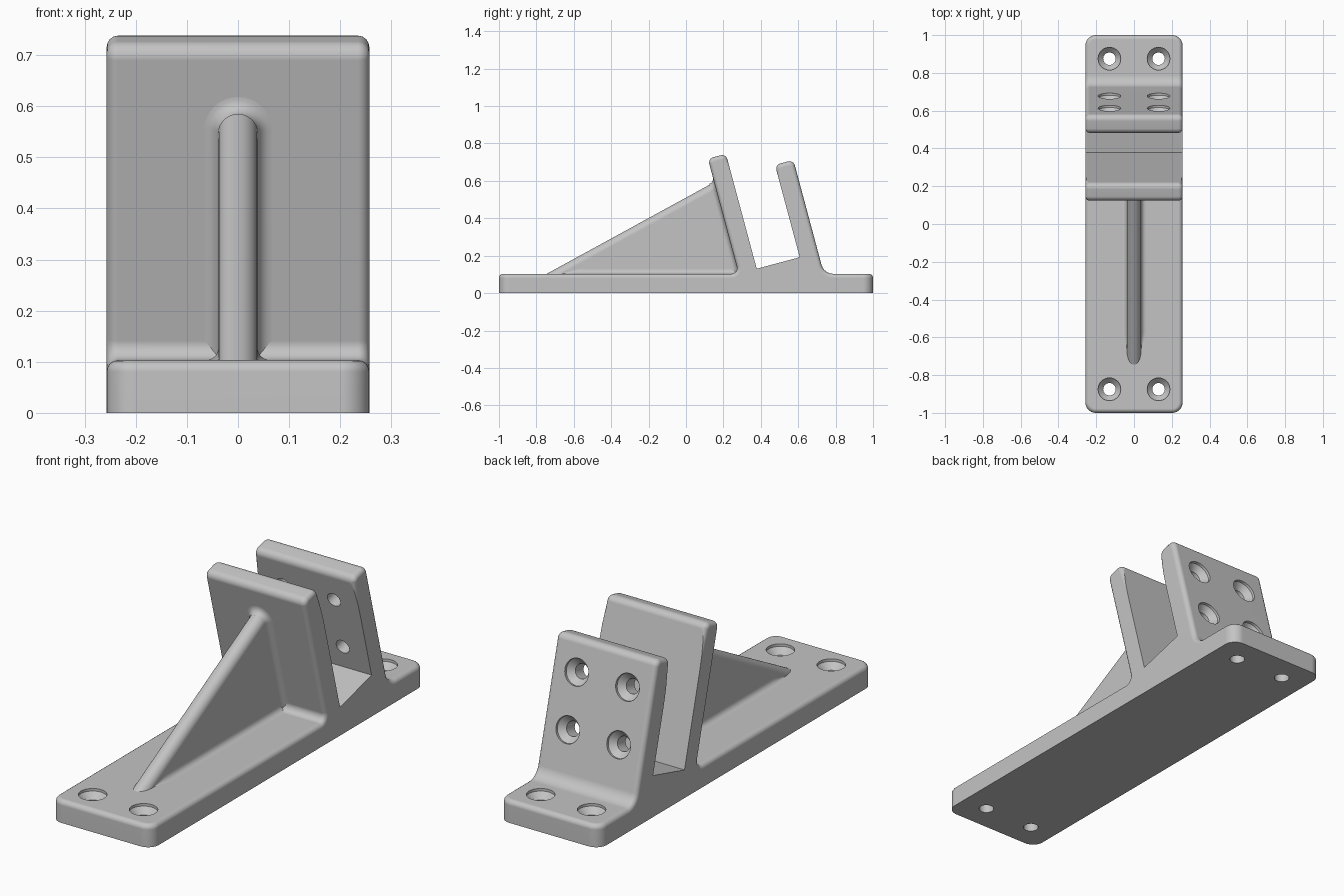
import bpy, bmesh, math
from mathutils import Vector, Matrix

cube = bpy.data.objects.get("Cube")
if cube:
    bpy.data.objects.remove(cube)

HALF, BASE_Z = 0.257, 0.103
TILT = math.radians(15)
N = Vector((math.cos(TILT), math.sin(TILT)))     # across the leaning plates (y, z)
U = Vector((-math.sin(TILT), math.cos(TILT)))    # up the leaning plates (y, z)
FRONT, SLOT_A, SLOT_B, REAR = 0.299, 0.399, 0.637, 0.739

grey = bpy.data.materials.new("plain_grey")
grey.use_nodes = True
grey.diffuse_color = (0.55, 0.55, 0.55, 1)
grey.node_tree.nodes["Principled BSDF"].inputs["Base Color"].default_value = (0.55, 0.55, 0.55, 1)


def lean(s, t):
    return N * s + U * t


def on_base(s):
    return lean(s, (BASE_Z - N.y * s) / U.y)


def rounded(corners, steps=6):
    """Profile from (point, radius) corners, each turned into an arc."""
    out = []
    for i, (p, r) in enumerate(corners):
        if not r:
            out.append(p)
            continue
        a = (corners[i - 1][0] - p).normalized()
        b = (corners[(i + 1) % len(corners)][0] - p).normalized()
        half = a.angle(b) / 2
        mid = (a + b).normalized()
        centre = p + mid * (r / math.sin(half))
        start = p + a * (r / math.tan(half)) - centre
        end = p + b * (r / math.tan(half)) - centre
        total = start.angle(end)
        for k in range(steps + 1):
            f = k / steps
            out.append(centre + (start * math.sin((1 - f) * total)
                                 + end * math.sin(f * total)) / math.sin(total))
    return out


def prism(profile, half):
    """Extrude a (y, z) profile across x."""
    bm = bmesh.new()
    face = bm.faces.new([bm.verts.new((-half, p.x, p.y)) for p in profile])
    new = bmesh.ops.extrude_face_region(bm, geom=[face])["geom"]
    bmesh.ops.translate(bm, vec=(2 * half, 0, 0),
                        verts=[v for v in new if isinstance(v, bmesh.types.BMVert)])
    bmesh.ops.recalc_face_normals(bm, faces=bm.faces)
    return bm


def bevel(bm, edges, width, segments):
    bmesh.ops.bevel(bm, geom=edges, offset=width, segments=segments,
                    profile=0.5, affect='EDGES', clamp_overlap=False)


def finish(bm, name):
    bmesh.ops.recalc_face_normals(bm, faces=bm.faces)
    mesh = bpy.data.meshes.new(name)
    bm.to_mesh(mesh)
    bm.free()
    mesh.materials.append(grey)
    ob = bpy.data.objects.new(name, mesh)
    bpy.context.collection.objects.link(ob)
    return ob


def smooth(ob):
    bpy.ops.object.select_all(action='DESELECT')
    ob.select_set(True)
    bpy.context.view_layer.objects.active = ob
    for mod in list(ob.modifiers):
        bpy.ops.object.modifier_apply(modifier=mod.name)
    bpy.ops.object.shade_smooth_by_angle(angle=math.radians(32))
    mod = ob.modifiers.new("face_weight", 'WEIGHTED_NORMAL')
    mod.keep_sharp = True


# Body: base and both leaning plates in one profile
body = prism(rounded([
    (Vector((-1, 0)), 0), (Vector((1, 0)), 0), (Vector((1, BASE_Z)), 0),
    (on_base(REAR), 0.065), (lean(REAR, 0.539), 0.03), (lean(SLOT_B, 0.539), 0.03),
    (lean(SLOT_B, 0.028), 0), (lean(SLOT_A, 0.028), 0),
    (lean(SLOT_A, 0.664), 0.03), (lean(FRONT, 0.664), 0.03), (on_base(FRONT), 0.03),
    (Vector((-1, BASE_Z)), 0)]), HALF)
upright = [e for e in body.edges
           if all(abs(abs(v.co.y) - 1) < 1e-4 for v in e.verts)
           and abs(e.verts[0].co.z - e.verts[1].co.z) > 0.05]
bevel(body, upright, 0.055, 8)


def is_rim(e):
    mid = (e.verts[0].co + e.verts[1].co) / 2
    s = Vector((mid.y, mid.z)).dot(N)
    in_slot = SLOT_A - 1e-4 < s < SLOT_B + 1e-4 and mid.z > BASE_Z + 0.01
    return mid.z > 0.09 and not in_slot and e.calc_face_angle(0) > 0.6


body.normal_update()
bevel(body, [e for e in body.edges if is_rim(e)], 0.022, 4)
body = finish(body, "bracket_body")


# Countersunk screw holes
def hole(x, pos, axis):
    """Stepped cutter entering at pos against the outward axis (y, z)."""
    bm = bmesh.new()
    rings = []
    for r, d in ((0.06, 0.03), (0.06, -0.012), (0.033, -0.04), (0.033, -0.16)):
        rings.append([bm.verts.new((r * math.cos(a), r * math.sin(a), d))
                      for a in (k * math.tau / 32 for k in range(32))])
    for lo, hi in zip(rings, rings[1:]):
        for k in range(32):
            bm.faces.new((lo[k], lo[k - 1], hi[k - 1], hi[k]))
    bm.faces.new(rings[0])
    bm.faces.new(rings[-1])
    turn = Vector((0, 0, 1)).rotation_difference(Vector((0, axis.x, axis.y)))
    bm.transform(Matrix.Translation((x, pos.x, pos.y)) @ turn.to_matrix().to_4x4())
    return finish(bm, "screw_hole_cutter")


cutters = []
for x in (-0.13, 0.13):
    for y in (-0.875, 0.875):
        cutters.append(hole(x, Vector((y, BASE_Z)), Vector((0, 1))))
    for t in (0.14, 0.39):
        cutters.append(hole(x, lean(REAR, t), N))
for c in cutters:
    c.hide_render = True
    mod = body.modifiers.new("hole", 'BOOLEAN')
    mod.operation, mod.solver, mod.object = 'DIFFERENCE', 'EXACT', c
smooth(body)
for c in cutters:
    bpy.data.objects.remove(c)

# Gusset: triangular rib with a round upper edge
RIB, TIP, SLOPE = 0.038, -0.745, 0.547


def rib_line(z):
    return TIP + (z - BASE_Z) / SLOPE


rib = prism([Vector((rib_line(0.02), 0.02)), Vector((0.32, 0.02)),
             Vector((rib_line(0.615), 0.615))], RIB)
ridge = [e for e in rib.edges if abs(e.verts[0].co.x - e.verts[1].co.x) < 1e-5
         and abs(e.verts[0].co.y - e.verts[1].co.y) > 0.5
         and abs(e.verts[0].co.z - e.verts[1].co.z) > 0.5]
bevel(rib, ridge, RIB * 0.98, 8)
smooth(finish(rib, "gusset"))


# Soft blends where the gusset meets the base and the front plate
def blend(name, path, up):
    """Sweep a hollow fillet along (point, outward, radius) stations."""
    bm = bmesh.new()
    rings = []
    for p, out, r in path:
        ring = [p - out * 0.002 - up * 0.002]
        for k in range(7):
            a = k / 6 * math.pi / 2
            ring.append(p + out * r * (1 - math.sin(a)) + up * r * (1 - math.cos(a)))
        rings.append([bm.verts.new(v) for v in ring])
    for a, b in zip(rings, rings[1:]):
        for k in range(8):
            bm.faces.new((a[k - 1], a[k], b[k], b[k - 1]))
    bm.faces.new(rings[0])
    bm.faces.new(rings[-1])
    smooth(finish(bm, name))


for side, label in ((-1, "right"), (1, "left")):
    out = Vector((side, 0, 0))
    blend("base_blend_" + label,
          [(Vector((side * RIB, y, BASE_Z)), out, r)
           for y, r in ((-0.66, 0.003), (-0.58, 0.025), (0.285, 0.025))],
          Vector((0, 0, 1)))

up3 = Vector((0, U.x, U.y))
foot = on_base(FRONT)
foot = Vector((0, foot.x, foot.y))
crown = foot + up3 * (0.489 / U.y - 0.039)
path = [(foot + Vector((RIB, 0, 0)), Vector((1, 0, 0)), 0.028)]
for k in range(17):
    a = k / 16 * math.pi
    out = Vector((math.cos(a), 0, 0)) + up3 * math.sin(a)
    path.append((crown + out * RIB, out, 0.028))
path.append((foot - Vector((RIB, 0, 0)), Vector((-1, 0, 0)), 0.028))
blend("plate_blend", path, Vector((0, -N.x, -N.y)))
